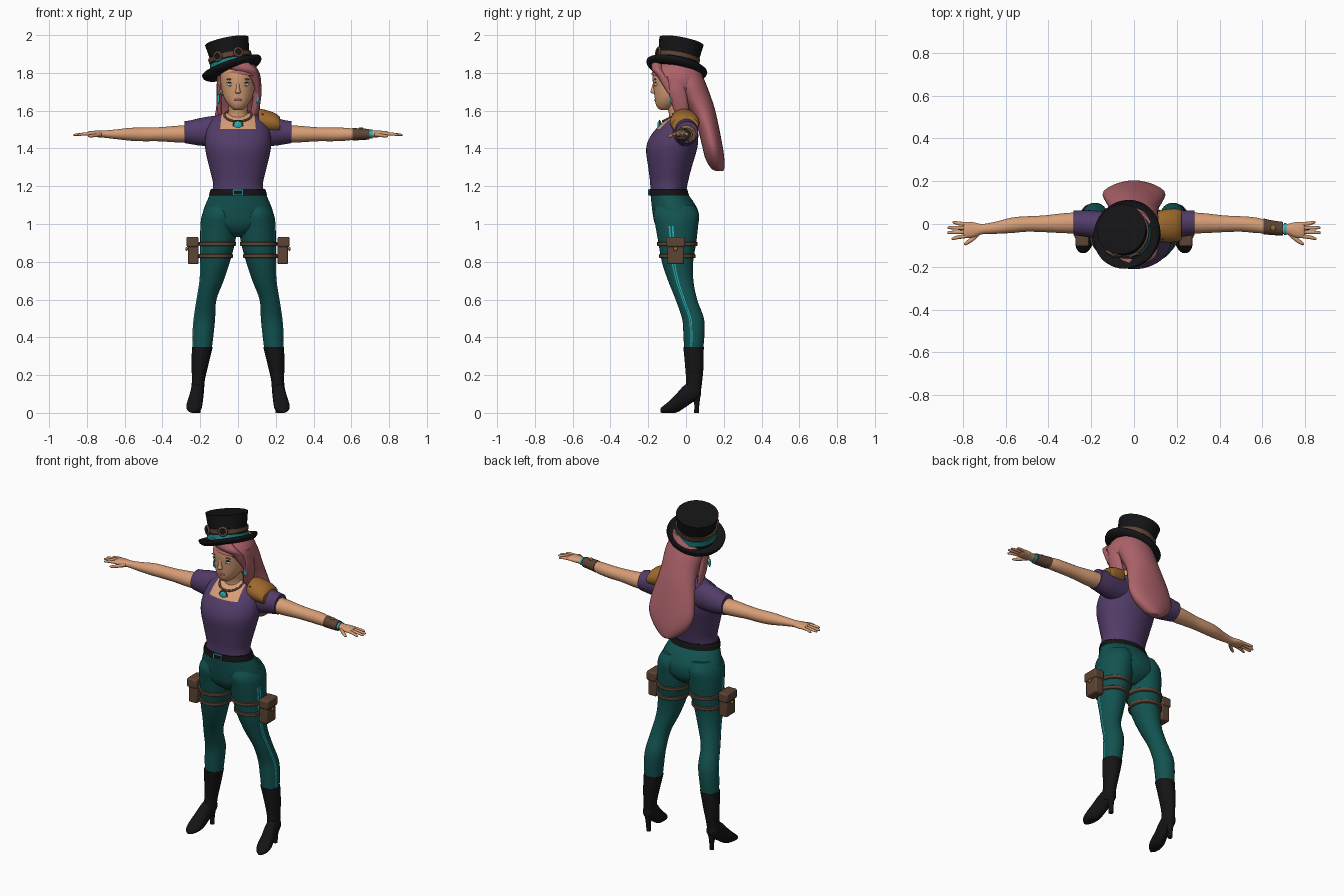
import bpy, bmesh, math
from mathutils import Vector, Matrix

COLOURS = {"skin": (.68, .34, .18), "pink": (.42, .125, .145), "black": (.007, .007, .008),
           "purple": (.085, .045, .14), "dark_teal": (.006, .085, .08), "cyan": (.02, .42, .47),
           "brown": (.11, .058, .034), "ochre": (.34, .14, .025), "white": (.7, .7, .68),
           "ribbon_teal": (.008, .22, .22)}
MAT = {}
for n, c in COLOURS.items():
    MAT[n] = bpy.data.materials.new(n)
    MAT[n].diffuse_color = (*c, 1)


def finish(name, bm, mats, mirror=False, angle=50, matrix=None, bevel=0):
    bmesh.ops.recalc_face_normals(bm, faces=bm.faces)
    me = bpy.data.meshes.new(name)
    bm.to_mesh(me)
    bm.free()
    for m in mats.split():
        me.materials.append(MAT[m])
    me.shade_smooth()
    me.set_sharp_from_angle(angle=math.radians(angle))
    if matrix:
        me.transform(matrix)
    ob = bpy.data.objects.new(name, me)
    bpy.context.collection.objects.link(ob)
    if bevel:
        b = ob.modifiers.new("bevel", 'BEVEL')
        b.width, b.segments = bevel, 2
    if mirror:
        ob.modifiers.new("mirror", 'MIRROR').use_mirror_merge = False
    return ob


def loft_bm(rows, axis, seg, sub, stripe=None):
    """Elliptic sections (t, u, v, radius_u, radius_v) joined along an axis."""
    rs = []
    for i in range(len(rows) - 1):
        p = [rows[max(0, min(len(rows) - 1, j))] for j in (i - 1, i, i + 1, i + 2)]
        for s in range(sub):
            f = s / sub
            rs.append([.5 * (2 * b + (c - a) * f + (2 * a - 5 * b + 4 * c - d) * f * f
                             + (3 * b - a - 3 * c + d) * f ** 3) for a, b, c, d in zip(*p)])
    rs.append(rows[-1])
    bm, rings = bmesh.new(), []
    for t, u, v, ru, rv in rs:
        ring = []
        for k in range(seg):
            a = 2 * math.pi * k / seg
            x, y = u + ru * math.cos(a), v + rv * math.sin(a)
            ring.append(bm.verts.new({'z': (x, y, t), 'x': (t, x, y), 'y': (x, t, y)}[axis]))
        rings.append(ring)
    for j in range(len(rings) - 1):
        for k in range(seg):
            q = (k + 1) % seg
            f = bm.faces.new((rings[j][k], rings[j][q], rings[j + 1][q], rings[j + 1][k]))
            if stripe and stripe(k - seg, rs[j][0]):
                f.material_index = 1
    bm.faces.new(rings[0])
    bm.faces.new(rings[-1])
    return bm


def loft(name, rows, mats, axis='z', seg=32, sub=4, stripe=None, **kw):
    return finish(name, loft_bm(rows, axis, seg, sub, stripe), mats, **kw)


def blob(name, loc, size, mat, **kw):
    bm = bmesh.new()
    bmesh.ops.create_uvsphere(bm, u_segments=16, v_segments=10, radius=1)
    bmesh.ops.transform(bm, matrix=Matrix.Translation(loc) @ Matrix.Diagonal((*size, 1)), verts=bm.verts)
    return finish(name, bm, mat, **kw)


def box(name, loc, size, mat, **kw):
    bm = bmesh.new()
    bmesh.ops.create_cube(bm, size=1)
    bmesh.ops.transform(bm, matrix=Matrix.Translation(loc) @ Matrix.Diagonal((*size, 1)), verts=bm.verts)
    return finish(name, bm, mat, angle=30, **kw)


def torus(name, R, r, mat, matrix, **kw):
    bm = bmesh.new()
    g = [[bm.verts.new(((R + r * math.cos(b)) * math.cos(a), (R + r * math.cos(b)) * math.sin(a), r * math.sin(b)))
          for b in (2 * math.pi * j / 8 for j in range(8))] for a in (2 * math.pi * i / 32 for i in range(32))]
    for i in range(32):
        for j in range(8):
            bm.faces.new((g[i][j], g[i - 31][j], g[i - 31][j - 7], g[i][j - 7]))
    return finish(name, bm, mat, matrix=matrix, **kw)


def cut(bm, co, no):
    bmesh.ops.bisect_plane(bm, geom=bm.verts[:] + bm.edges[:] + bm.faces[:], plane_co=co, plane_no=no)


# Shirt body, with a square neckline of skin
bm = loft_bm([(1.165, 0, -.095, .137, .094), (1.22, 0, -.09, .133, .1), (1.3, 0, -.085, .152, .115),
              (1.4, 0, -.076, .174, .135), (1.47, 0, -.06, .172, .125), (1.53, 0, -.036, .155, .096),
              (1.57, 0, -.018, .122, .065), (1.588, 0, -.015, .07, .045)], 'z', 48, 4)
for co, no in (((.09, 0, 0), (1, 0, .1)), ((-.09, 0, 0), (-1, 0, .1)), ((0, 0, 1.503), (0, 0, 1))):
    if co[0]:
        co = (co[0], 0, 1.55)
    cut(bm, co, no)
for f in bm.faces:
    c = f.calc_center_median()
    if c.z > 1.503 and abs(c.x) < .09 - .1 * (c.z - 1.55) and c.y < -.02:
        f.material_index = 1
finish("shirt_body", bm, "purple skin")
loft("sleeve", [(.06, -.01, 1.49, .06, .07), (.12, -.008, 1.492, .065, .08), (.2, 0, 1.488, .064, .073),
                (.25, .004, 1.486, .06, .063), (.282, .005, 1.486, .058, .058)], "purple", 'x', mirror=True)

# Arms and hands
loft("arm", [(.24, .005, 1.478, .05, .046), (.32, .004, 1.476, .047, .044), (.42, .001, 1.475, .039, .037),
             (.5, 0, 1.474, .036, .036), (.57, -.006, 1.475, .036, .034), (.65, -.018, 1.475, .028, .025),
             (.71, -.024, 1.476, .024, .019), (.75, -.027, 1.477, .035, .017), (.785, -.028, 1.478, .037, .014),
             (.797, -.028, 1.478, .028, .008)], "skin", 'x', mirror=True)
for i, (y0, y1, tip) in enumerate(((-.055, -.068, .852), (-.037, -.04, .872), (-.019, -.017, .87), (-.002, .008, .848))):
    loft("finger_%d" % i, [(.77, y0, 1.478, .009, .009), (.82, (y0 + y1) / 2, 1.476, .009, .008),
                           (tip - .008, y1, 1.472, .007, .006), (tip, y1, 1.471, .003, .003)],
         "skin", 'x', seg=10, sub=3, mirror=True)
loft("thumb", [(.722, -.04, 1.474, .012, .012), (.75, -.066, 1.47, .013, .01), (.782, -.088, 1.466, .01, .008),
               (.795, -.094, 1.465, .004, .004)], "skin", 'x', seg=10, sub=3, mirror=True)

# Trousers: hips and legs with twin side stripes
loft("hips", [(1.17, 0, -.095, .141, .094), (1.12, 0, -.073, .165, .111), (1.06, 0, -.055, .186, .122),
              (1.0, 0, -.05, .182, .115), (.96, 0, -.05, .11, .09), (.93, 0, -.05, .03, .05)], "dark_teal", seg=48)
LEG = [(1.1, .088, -.055, .075, .1), (1.05, .096, -.052, .094, .12), (.99, .102, -.049, .097, .113),
       (.9, .108, -.046, .092, .1), (.8, .122, -.045, .079, .083), (.7, .14, -.028, .064, .067),
       (.6, .167, .002, .053, .057), (.5, .178, .037, .057, .058), (.42, .185, .042, .056, .056),
       (.33, .19, .04, .05, .05)]
loft("leg", LEG, "dark_teal cyan", seg=80, mirror=True, stripe=lambda k, t: k in (-5, -3) and t < 1.0)

# Boots with heels
loft("boot_shaft", [(.348, .189, .04, .055, .054), (.25, .202, .044, .044, .049), (.17, .21, .043, .034, .043),
                    (.11, .215, .035, .035, .042), (.08, .217, .03, .03, .035)], "black", mirror=True)
loft("boot_foot", [(.08, .213, .115, .015, .02), (.065, .214, .115, .03, .04), (.03, .216, .108, .035, .055),
                   (-.01, .22, .085, .036, .06), (-.05, .228, .052, .04, .05), (-.09, .233, .031, .041, .031),
                   (-.122, .237, .018, .028, .018), (-.136, .238, .012, .01, .01)], "black", 'y', mirror=True)
loft("boot_heel", [(0, .212, .055, .013, .013), (.05, .213, .057, .015, .014), (.11, .213, .05, .027, .03)],
     "black", seg=16, mirror=True)

# Belt and buckle
loft("belt", [(1.15, 0, -.09, .154, .106), (1.168, 0, -.092, .15, .103), (1.184, 0, -.094, .144, .1)], "black", seg=48)
box("buckle", (0, -.194, 1.167), (.056, .012, .032), "cyan", bevel=.002)
box("buckle_centre", (0, -.198, 1.167), (.042, .008, .02), "black")

# Thigh straps and pouches
for z, x, y, rx, ry in ((.895, .109, -.046, .095, .103), (.83, .118, -.046, .087, .092)):
    loft("thigh_strap", [(z - .011, x, y, rx, ry), (z - .008, x, y, rx + .004, ry + .004),
                         (z + .008, x, y, rx + .004, ry + .004), (z + .011, x, y, rx, ry)],
         "brown", sub=1, mirror=True)
box("pouch", (.237, -.055, .853), (.056, .088, .132), "brown", bevel=.008, mirror=True)
box("pouch_flap", (.241, -.055, .905), (.064, .1, .055), "brown", bevel=.009, mirror=True)
blob("pouch_stud", (.272, -.055, .868), (.007, .011, .011), "ochre", mirror=True)

# Neck, head and face
loft("neck", [(1.54, 0, -.03, .075, .06), (1.58, 0, -.035, .054, .055), (1.63, 0, -.05, .05, .052),
              (1.69, 0, -.05, .05, .055)], "skin")
loft("head", [(1.603, 0, -.115, .016, .016), (1.612, 0, -.113, .032, .034), (1.635, 0, -.1, .054, .06),
              (1.67, 0, -.085, .075, .081), (1.72, 0, -.07, .088, .102), (1.78, 0, -.06, .095, .117),
              (1.83, 0, -.055, .09, .11), (1.87, 0, -.05, .055, .07)], "skin")
loft("nose", [(1.69, 0, -.168, .008, .006), (1.698, 0, -.171, .015, .017), (1.715, 0, -.171, .01, .013),
              (1.75, 0, -.168, .007, .006)], "skin", seg=14)
blob("eye_white", (.038, -.157, 1.738), (.019, .008, .009), "white", mirror=True)
blob("iris", (.037, -.163, 1.738), (.008, .004, .009), "cyan", mirror=True)
blob("eyelash", (.039, -.161, 1.748), (.021, .007, .003), "black", mirror=True)
blob("eyebrow", (.04, -.163, 1.766), (.024, .006, .004), "pink", mirror=True)
blob("lips", (0, -.159, 1.657), (.022, .009, .008), "pink")
blob("ear", (.09, -.05, 1.715), (.013, .018, .03), "skin", mirror=True)
blob("earring_drop", (.104, -.078, 1.662), (.008, .008, .025), "cyan", mirror=True)
blob("earring_stud", (.1, -.072, 1.695), (.007, .007, .009), "cyan", mirror=True)

# Hair: cap with the face opening cut away, side locks and the long back fall
bm = bmesh.new()
bmesh.ops.create_uvsphere(bm, u_segments=40, v_segments=24, radius=1)
bmesh.ops.transform(bm, matrix=Matrix.Translation((.008, -.05, 1.755)) @ Matrix.Diagonal((.114, .142, .12, 1)), verts=bm.verts)
cut(bm, (0, -.07, 1.7), (0, 1, .25))
cut(bm, (0, 0, 1.795), (.15, 0, 1))
gone = []
for f in bm.faces:
    c = f.calc_center_median()
    if (c.y + .07) + .25 * (c.z - 1.7) < 0 and c.z + .15 * c.x < 1.795:
        gone.append(f)
bmesh.ops.delete(bm, geom=gone, context='FACES')
finish("hair_cap", bm, "pink")
loft("fringe_sweep", [(1.86, -.01, -.15, .06, .03), (1.82, .025, -.15, .07, .033), (1.785, .068, -.125, .042, .03),
                      (1.74, .096, -.1, .018, .026), (1.69, .103, -.08, .01, .015)], "pink")
loft("right_side_lock", [(1.8, .09, -.06, .026, .04), (1.72, .103, -.05, .022, .045), (1.65, .098, -.035, .022, .045),
                         (1.58, .085, -.02, .02, .035), (1.55, .078, -.01, .006, .012)], "pink")
loft("left_side_lock", [(1.8, -.09, -.05, .02, .035), (1.72, -.099, -.04, .012, .032), (1.64, -.1, -.02, .014, .035),
                        (1.57, -.095, 0, .01, .025)], "pink")
loft("back_hair", [(1.85, 0, -.01, .08, .07), (1.75, 0, .015, .112, .088), (1.67, 0, .053, .112, .08),
                   (1.6, 0, .087, .118, .068), (1.5, 0, .12, .138, .057), (1.41, 0, .14, .146, .054),
                   (1.345, 0, .153, .115, .05), (1.295, 0, .168, .06, .035), (1.28, 0, .178, .03, .018)],
     "pink", seg=24)

# Top hat, tilted: crown, brim, bands and goggles
def tilted(normal, loc):
    return Matrix.Translation(loc) @ Vector(normal).to_track_quat('Z', 'Y').to_matrix().to_4x4()


HAT = tilted((-.2, .19, 1), (-.03, -.052, 1.82))
base = HAT.to_3x3()
zax = Vector((-.2, .19, 1)).normalized()
xax = Vector((1, 0, .2)).normalized()
HAT = Matrix((xax, zax.cross(xax), zax)).transposed().to_4x4()
HAT.translation = (-.03, -.052, 1.82)


def hat_ring(name, z0, z1, r0, r1, mat):
    loft(name, [(z0, 0, 0, r0, r0), (z1, 0, 0, r1, r1)], mat, seg=40, sub=1, matrix=HAT)


loft("hat_crown", [(-.01, 0, 0, .107, .112), (.06, 0, 0, .106, .11), (.11, 0, 0, .111, .114),
                   (.153, 0, 0, .117, .119)], "black", seg=40, matrix=HAT)
loft("hat_brim", [(-.01, 0, 0, .09, .09), (-.012, 0, 0, .135, .135), (.002, 0, 0, .157, .16), (.018, 0, 0, .164, .164),
                  (.024, 0, 0, .16, .16), (.016, 0, 0, .145, .145), (.01, 0, 0, .11, .11)], "black", seg=48,
     matrix=tilted((-.34, .22, 1), (-.028, -.052, 1.815)))
hat_ring("hat_ribbon", .012, .042, .117, .113, "ribbon_teal")
hat_ring("hat_strap", .05, .074, .114, .116, "brown")
for a in (-122, -66):
    face = HAT @ Matrix.Rotation(math.radians(a), 4, 'Z') @ Matrix.Translation((.12, 0, .064)) @ Matrix.Rotation(math.pi / 2, 4, 'Y')
    torus("goggle_rim", .022, .007, "brown", face)
    loft("goggle_lens", [(-.008, 0, 0, .02, .02), (.003, 0, 0, .02, .02)], "black", seg=20, sub=1, matrix=face)

# Necklace and pendant
torus("necklace", .071, .006, "brown", Matrix.Translation((0, -.058, 1.575)) @ Matrix.Rotation(math.radians(26), 4, 'X'))
blob("pendant", (0, -.14, 1.522), (.024, .012, .024), "cyan")
torus("pendant_rim", .024, .004, "brown", Matrix.Translation((0, -.14, 1.522)) @ Matrix.Rotation(math.pi / 2, 4, 'X'))

# Shoulder guard and bracer, one side only
loft("shoulder_guard", [(.108, -.01, 1.55, .062, .05), (.118, -.01, 1.547, .072, .062), (.16, -.008, 1.54, .078, .06),
                        (.2, -.006, 1.532, .077, .053), (.222, -.005, 1.525, .07, .042)], "ochre", 'x')
for x, z in ((.13, 1.58), (.17, 1.565), (.205, 1.545)):
    blob("guard_rivet", (x, -.063, z), (.007, .012, .007), "brown")
loft("bracer", [(.605, -.011, 1.475, .037, .033), (.65, -.018, 1.475, .034, .031), (.695, -.022, 1.475, .032, .028)],
     "brown", 'x', seg=24)
loft("bracelet", [(.7, -.023, 1.476, .028, .023), (.712, -.024, 1.476, .028, .023)], "cyan", 'x', seg=24, sub=1)
blob("bracer_stud", (.65, -.018, 1.506), (.013, .013, .006), "ochre")
